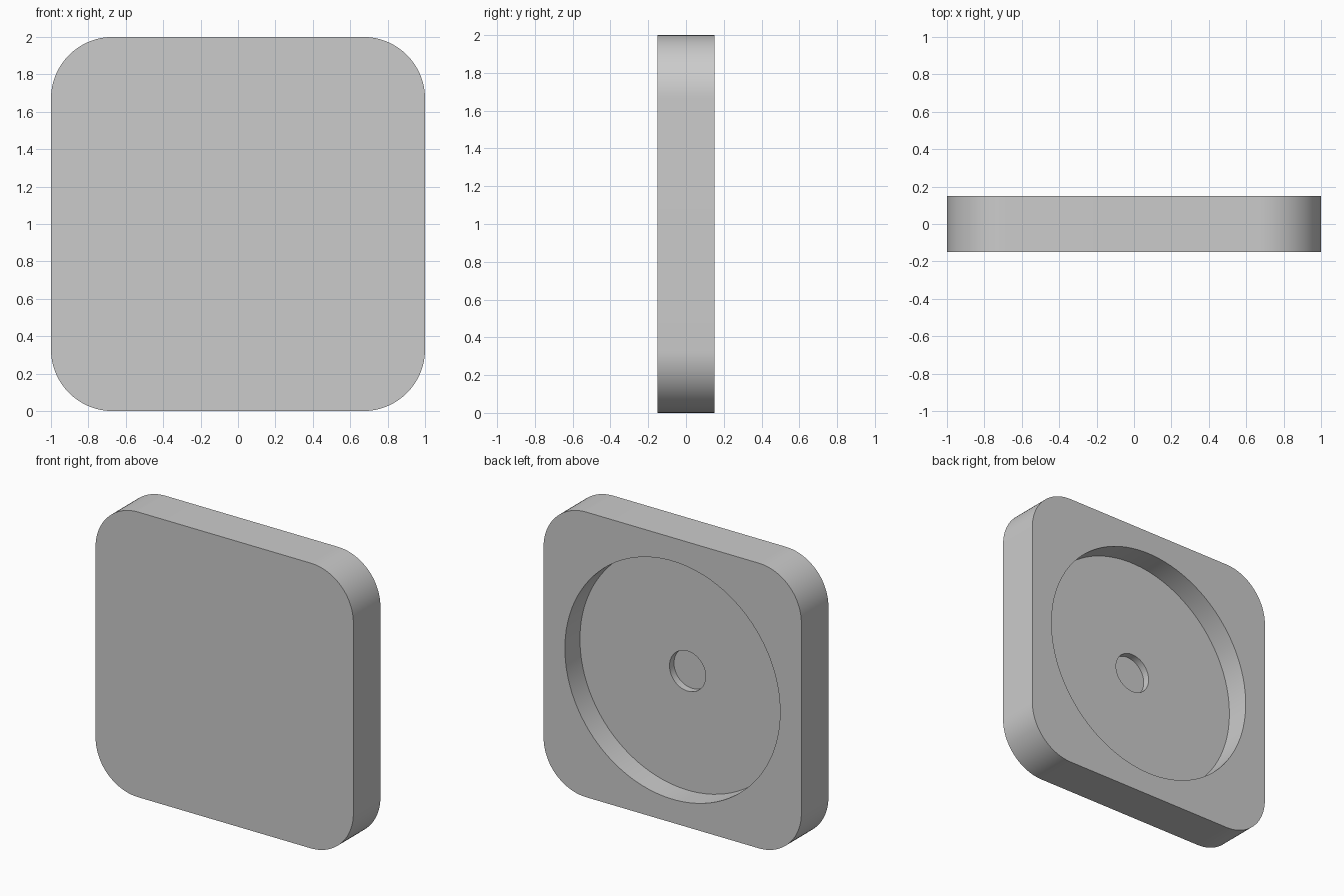
import bpy, bmesh
from math import sin, cos, pi

cube = bpy.data.objects.get("Cube")
if cube:
    bpy.data.objects.remove(cube, do_unlink=True)

HALF, CORNER, THICK = 1.0, 0.33, 0.3
RECESS_R, RECESS_DEPTH = 0.835, 0.167
HOLE_R, HOLE_DEPTH = 0.14, 0.05
STEPS = 23                      # segments per rounded corner
COUNT = 4 * (STEPS + 1)         # points in every loop


def rounded_square():
    points = []
    for k in range(4):
        mid = pi / 4 + k * pi / 2
        sx = 1 if cos(mid) > 0 else -1
        sz = 1 if sin(mid) > 0 else -1
        for i in range(STEPS + 1):
            a = (k + i / STEPS) * pi / 2
            points.append((sx * (HALF - CORNER) + CORNER * cos(a),
                           sz * (HALF - CORNER) + CORNER * sin(a)))
    return points


def circle(radius):
    angles = [(i + 0.5) * 2 * pi / COUNT for i in range(COUNT)]
    return [(radius * cos(a), radius * sin(a)) for a in angles]


# Loops from the front face, around the rim, into the recess and the hole
back = THICK / 2
floor = back - RECESS_DEPTH
sections = [
    (rounded_square(), -back),
    (rounded_square(), back),
    (circle(RECESS_R), back),
    (circle(RECESS_R), floor),
    (circle(HOLE_R), floor),
    (circle(HOLE_R), floor - HOLE_DEPTH),
]

bm = bmesh.new()
loops = [[bm.verts.new((x, y, z + HALF)) for x, z in pts] for pts, y in sections]
for a, b in zip(loops, loops[1:]):
    for i in range(COUNT):
        j = (i + 1) % COUNT
        bm.faces.new((a[i], a[j], b[j], b[i]))
bm.faces.new(loops[0])          # front face
bm.faces.new(loops[-1])         # hole bottom
bmesh.ops.recalc_face_normals(bm, faces=bm.faces)

mesh = bpy.data.meshes.new("recessed_plate")
bm.to_mesh(mesh)
bm.free()
plate = bpy.data.objects.new("recessed_plate", mesh)
bpy.context.collection.objects.link(plate)

# Plain grey
grey = bpy.data.materials.new("light_grey")
grey.use_nodes = True
colour = (0.6, 0.6, 0.6, 1)
grey.diffuse_color = colour
grey.node_tree.nodes["Principled BSDF"].inputs["Base Color"].default_value = colour
mesh.materials.append(grey)

# Smooth curved walls, sharp edges
bpy.ops.object.select_all(action="DESELECT")
plate.select_set(True)
bpy.context.view_layer.objects.active = plate
bpy.ops.object.shade_smooth_by_angle(angle=pi / 6)
